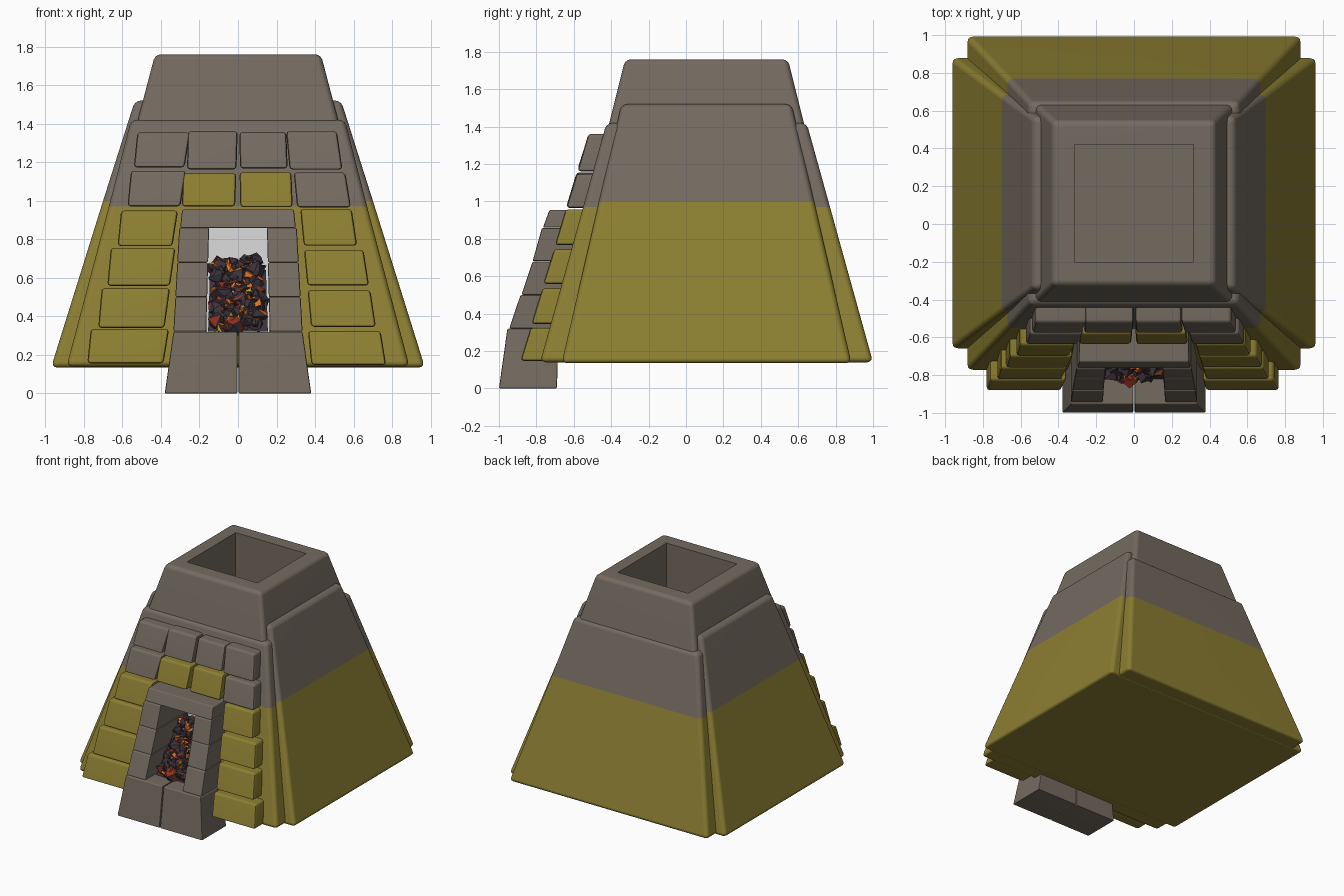
import bpy, bmesh, math, random
from mathutils import Vector, Matrix

if "Cube" in bpy.data.objects:
    bpy.data.objects.remove(bpy.data.objects["Cube"])

random.seed(4)
CY = 0.11  # the body sits slightly behind the origin


def material(name, rgb):
    m = bpy.data.materials.new(name)
    m.diffuse_color = (*rgb, 1)
    m.use_nodes = True
    m.node_tree.nodes["Principled BSDF"].inputs["Base Color"].default_value = m.diffuse_color
    return m


STONE = material("grey_stone", (0.175, 0.147, 0.118))
OLIVE = material("olive_stone", (0.265, 0.21, 0.032))
ASH = material("pale_ash", (0.72, 0.72, 0.72))
COAL = material("dark_coal", (0.045, 0.032, 0.043))
ORANGE = material("orange_ember", (0.75, 0.17, 0.015))
RED = material("red_ember", (0.30, 0.03, 0.014))
YELLOW = material("yellow_ember", (0.75, 0.45, 0.03))


def link(name, bm, mats):
    me = bpy.data.meshes.new(name)
    bm.to_mesh(me)
    bm.free()
    for m in mats:
        me.materials.append(m)
    ob = bpy.data.objects.new(name, me)
    bpy.context.collection.objects.link(ob)
    return ob


def prism(name, rings, mats=(STONE,), bands=None, bevel=0.0, segments=3, cutters=()):
    """Stack of rectangles (x0, x1, y0, y1, z); bands = material index per level."""
    bands = bands or [0] * (len(rings) - 1)
    bm = bmesh.new()
    loops = [[bm.verts.new(p) for p in
              ((x0, y0, z), (x1, y0, z), (x1, y1, z), (x0, y1, z))]
             for x0, x1, y0, y1, z in rings]
    for lo, hi, idx in zip(loops, loops[1:], bands):
        for i in range(4):
            j = (i + 1) % 4
            bm.faces.new((lo[i], lo[j], hi[j], hi[i])).material_index = idx
    bm.faces.new(loops[0][::-1]).material_index = bands[0]
    bm.faces.new(loops[-1]).material_index = bands[-1]
    ob = link(name, bm, mats)
    if bevel:
        b = ob.modifiers.new("round", 'BEVEL')
        b.width, b.segments = bevel, segments
        b.limit_method, b.angle_limit = 'ANGLE', math.radians(30)
    for c in cutters:
        m = ob.modifiers.new("cut", 'BOOLEAN')
        m.object, m.operation, m.solver = c, 'DIFFERENCE', 'EXACT'
    if bevel:
        finish(ob)
    return ob


def finish(ob):
    """Apply modifiers, then smooth the rounded edges only."""
    bpy.context.view_layer.update()
    dg = bpy.context.evaluated_depsgraph_get()
    me = bpy.data.meshes.new_from_object(ob.evaluated_get(dg))
    ob.modifiers.clear()
    ob.data = me
    bpy.ops.object.select_all(action='DESELECT')
    ob.select_set(True)
    bpy.context.view_layer.objects.active = ob
    bpy.ops.object.shade_smooth_by_angle(angle=math.radians(40))
    w = ob.modifiers.new("normals", 'WEIGHTED_NORMAL')
    w.keep_sharp = True


def ring(hx, hy, z):
    return (-hx, hx, CY - hy, CY + hy, z)


# Cutters: fire opening and chimney shaft
fire_cut = prism("fire_cutter", [(-.165, .165, -1.2, -.40, .31), (-.165, .165, -1.2, -.40, .87)])
shaft_cut = prism("shaft_cutter", [ring(.315, .31, 1.1), ring(.315, .31, 2)])
cuts = (fire_cut, shaft_cut)

# Body: two crossing tapered blocks, olive below and grey above
prism("front_back_body", [ring(.89, .89, .14), ring(.67, .66, .97), ring(.555, .535, 1.42)],
      (STONE, OLIVE), [1, 0], .03, cutters=cuts)
prism("side_body", [ring(.97, .775, .135), ring(.70, .575, 1.0), ring(.535, .455, 1.52)],
      (STONE, OLIVE), [1, 0], .03, cutters=cuts)
prism("chimney", [ring(.53, .53, 1.38), ring(.43, .435, 1.76)], bevel=.03, cutters=(shaft_cut,))
for c in cuts:
    bpy.data.objects.remove(c)


# Front bricks follow one leaning plane
def lean(z):
    return -.885 + (z - .15) * .30


def brick(name, x0, x1, z0, z1, mat, taper):
    j = [random.uniform(-.008, .008) for _ in range(4)]
    prism(name, [(x0 + j[0], x1 + j[1], lean(z0), lean(z0) + .16, z0 + j[2]),
                 (x0 + j[0] - taper, x1 + j[1] - taper * 1.6, lean(z1), lean(z1) + .16, z1 + j[3])],
          (mat,), bevel=.017, segments=2)


rows = [  # x0, x1, z0, z1, material (right-hand side)
    (.385, .775, .15, .33, OLIVE), (.375, .72, .345, .54, OLIVE),
    (.355, .675, .555, .75, OLIVE), (.335, .625, .765, .955, OLIVE),
    (.30, .58, .965, 1.15, STONE), (.012, .285, .965, 1.15, OLIVE),
    (.275, .54, 1.165, 1.36, STONE), (.012, .262, 1.165, 1.36, STONE)]
for i, (x0, x1, z0, z1, mat) in enumerate(rows):
    t = .004 if x0 < .1 else .018
    brick(f"brick_right_{i}", x0, x1, z0, z1, mat, t)
    brick(f"brick_left_{i}", -x1, -x0, z0, z1, mat, -t)

# Fire surround: base blocks, stacked jambs and lintel
jambs = [(.335, .325, -.945, -.885, .32, .50), (.325, .315, -.88, -.82, .50, .68),
         (.315, .305, -.82, -.77, .68, .86)]
for side, s in (("right", 1), ("left", -1)):
    def span(a, b):
        return (a, b) if s > 0 else (-b, -a)
    prism(f"base_block_{side}", [(*span(.003, .38), -1, -.69, 0),
                                 (*span(.003, .335), -.955, -.68, .32)], bevel=.008, segments=2)
    for i, (xb, xt, yb, yt, z0, z1) in enumerate(jambs):
        inner = .165 - .005 * i
        prism(f"jamb_{side}_{i}", [(*span(inner, xb), yb, -.41, z0 + .001),
                                   (*span(inner - .005, xt), yt, -.41, z1 - .001)],
              bevel=.008, segments=2)
prism("lintel", [(-.30, .30, -.765, -.42, .86), (-.29, .29, -.73, -.42, .955)],
      bevel=.008, segments=2)

# Pale back wall of the fire chamber
prism("fire_back", [(-.164, .164, -.412, -.404, .311), (-.164, .164, -.412, -.404, .869)], (ASH,))

# Coal heap: dark wedge covered with faceted glowing lumps
prism("coal_core", [(-.155, .155, -.82, -.415, .322), (-.145, .145, -.56, -.415, .64)], (COAL,))
bm = bmesh.new()
for i in range(170):
    t = random.random()
    x = random.uniform(-.115, .115)
    y = -.81 + .30 * t + random.uniform(-.015, .015)
    z = .35 + .33 * t + random.uniform(-.015, .015)
    r = random.uniform(.028, .048)
    res = bmesh.ops.create_icosphere(
        bm, subdivisions=1, radius=r,
        matrix=Matrix.Translation((x, y, z)) @ Matrix.Rotation(random.uniform(0, 6), 4,
                                                               Vector((x, .3, t))))
    for v in res["verts"]:
        v.co += Vector([random.uniform(-.4, .4) * r for _ in range(3)])
    hot = random.random() < .35
    weights = (4, 5, 2, 1) if hot else (12, 1, 1.5, .2)
    for f in {f for v in res["verts"] for f in v.link_faces}:
        f.material_index = random.choices(range(4), weights)[0]
link("coals", bm, (COAL, ORANGE, RED, YELLOW))
